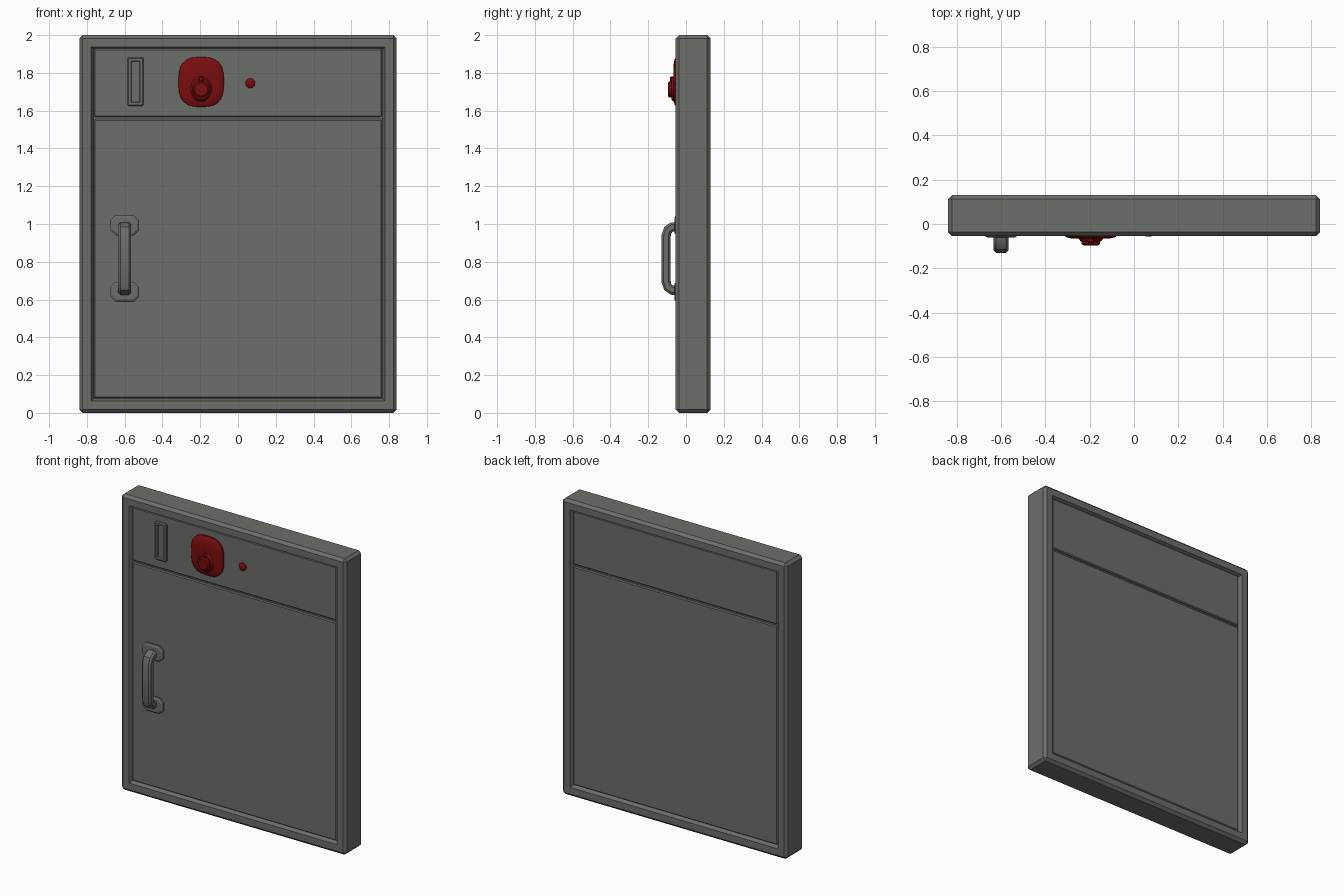
import bpy, bmesh, math
from mathutils import Vector

if "Cube" in bpy.data.objects:
    bpy.data.objects.remove(bpy.data.objects["Cube"])


def material(name, col):
    m = bpy.data.materials.new(name)
    m.diffuse_color = (*col, 1)
    m.use_nodes = True
    m.node_tree.nodes["Principled BSDF"].inputs["Base Color"].default_value = m.diffuse_color
    return m


GREY = material("steel grey", (0.15, 0.156, 0.143))
RED = material("dark red", (0.20, 0.004, 0.005))


def finish(name, bm, mat, smooth=None):
    bmesh.ops.recalc_face_normals(bm, faces=bm.faces)
    me = bpy.data.meshes.new(name)
    bm.to_mesh(me)
    bm.free()
    me.materials.append(mat)
    ob = bpy.data.objects.new(name, me)
    bpy.context.collection.objects.link(ob)
    if smooth:
        bpy.ops.object.select_all(action='DESELECT')
        ob.select_set(True)
        bpy.context.view_layer.objects.active = ob
        bpy.ops.object.shade_smooth_by_angle(angle=math.radians(smooth))
    return ob


def slab(name, x, y, z, bevel, mat, insets=(), sides=(-1,)):
    """Chamfered box; each (thickness, depth) inset shapes the front and/or back face."""
    bm = bmesh.new()
    bmesh.ops.create_cube(bm, size=1)
    for v in bm.verts:
        v.co = [r[0] + (c + 0.5) * (r[1] - r[0]) for c, r in zip(v.co, (x, y, z))]
    bmesh.ops.bevel(bm, geom=bm.edges[:], offset=bevel, segments=1, affect='EDGES')
    bm.normal_update()
    for s in sides if insets else ():
        f = max(bm.faces, key=lambda f: (round(f.normal.y * s, 3), f.calc_area()))
        for t, d in insets:
            bmesh.ops.inset_region(bm, faces=[f], thickness=t, depth=d, use_even_offset=True)
    return finish(name, bm, mat)


def loft(name, rings, mat, smooth=None):
    """Skin a list of point rings and cap both ends."""
    bm = bmesh.new()
    vs = [[bm.verts.new(p) for p in r] for r in rings]
    n = len(vs[0])
    for a, b in zip(vs, vs[1:]):
        for i in range(n):
            j = (i + 1) % n
            bm.faces.new((a[i], a[j], b[j], b[i]))
    bm.faces.new(vs[0])
    bm.faces.new(vs[-1])
    return finish(name, bm, mat, smooth)


def oval(cx, y, cz, rx, rz, n=24, power=2.0):
    pts = []
    for i in range(n):
        a = 2 * math.pi * (i + 0.5) / n
        c, s = math.cos(a), math.sin(a)
        pts.append((cx + rx * math.copysign(abs(c) ** (2 / power), c), y,
                    cz + rz * math.copysign(abs(s) ** (2 / power), s)))
    return pts


def octagon(cx, y, cz, w, h, c):
    return [(cx + a, y, cz + b) for a, b in
            ((w - c, h), (w, h - c), (w, c - h), (w - c, -h),
             (c - w, -h), (-w, c - h), (-w, h - c), (c - w, h))]


# Outer frame, recessed on both faces
slab("door_frame", (-0.84, 0.84), (-0.055, 0.13), (0, 2), 0.018, GREY,
     ((0.045, 0), (0.012, -0.026)), (-1, 1))

# Upper and lower door panels with a groove between
slab("upper_panel", (-0.763, 0.763), (-0.041, 0.115), (1.567, 1.928), 0.006, GREY)
slab("lower_panel", (-0.763, 0.763), (-0.041, 0.115), (0.078, 1.555), 0.006, GREY)

# Slot surround
slab("slot_surround", (-0.585, -0.5), (-0.054, -0.03), (1.625, 1.882), 0.006, GREY,
     ((0.012, 0), (0.004, -0.012)))

# Red lock plate, raised boss, knob and stud
PX, PZ = -0.195, 1.752
loft("lock_plate", [oval(PX, y, PZ, 0.12 * k, 0.132 * k, 32, 2.9)
                    for y, k in ((-0.035, 1), (-0.052, 1), (-0.06, 0.92), (-0.066, 0.7))], RED, 30)
loft("lock_boss", [oval(PX, y, 1.715, r, r * 1.2)
                   for y, r in ((-0.05, 0.062), (-0.068, 0.055), (-0.078, 0.046))], RED, 30)
loft("lock_knob", [oval(PX, y, 1.712, r, r)
                   for y, r in ((-0.06, 0.042), (-0.09, 0.042), (-0.096, 0.034))], RED, 30)
loft("lock_stud", [oval(PX, y, 1.766, r, r, 12)
                   for y, r in ((-0.05, 0.015), (-0.08, 0.015), (-0.085, 0.01))], RED, 30)

# Red indicator light
loft("indicator_light", [oval(0.065, y, 1.745, r, r, 16)
                         for y, r in ((-0.035, 0.027), (-0.047, 0.026),
                                      (-0.054, 0.018), (-0.057, 0.007))], RED, 40)

# Handle mounting plates
HX = -0.6
for label, z in (("upper", 0.993), ("lower", 0.641)):
    loft(label + "_handle_mount", [octagon(HX, -0.035, z, 0.075, 0.053, 0.026),
                                   octagon(HX, -0.053, z, 0.075, 0.053, 0.026),
                                   octagon(HX, -0.06, z, 0.064, 0.042, 0.02)], GREY)

# Handle grip: octagonal section swept along a bent path (y, z, tilt in degrees)
half = [(-0.04, 0.985, 0), (-0.075, 0.984, 12), (-0.097, 0.967, 45), (-0.106, 0.935, 80)]
path = half + [(y, 2 * 0.817 - z, 180 - t) for y, z, t in reversed(half)]
rings = []
for y, z, t in path:
    t = math.radians(t)
    out = Vector((0, -math.sin(t), math.cos(t)))
    rings.append([Vector((HX + u, y, z)) + out * w
                  for u, _, w in octagon(0, 0, 0, 0.034, 0.025, 0.012)])
loft("handle_grip", rings, GREY, 35)
